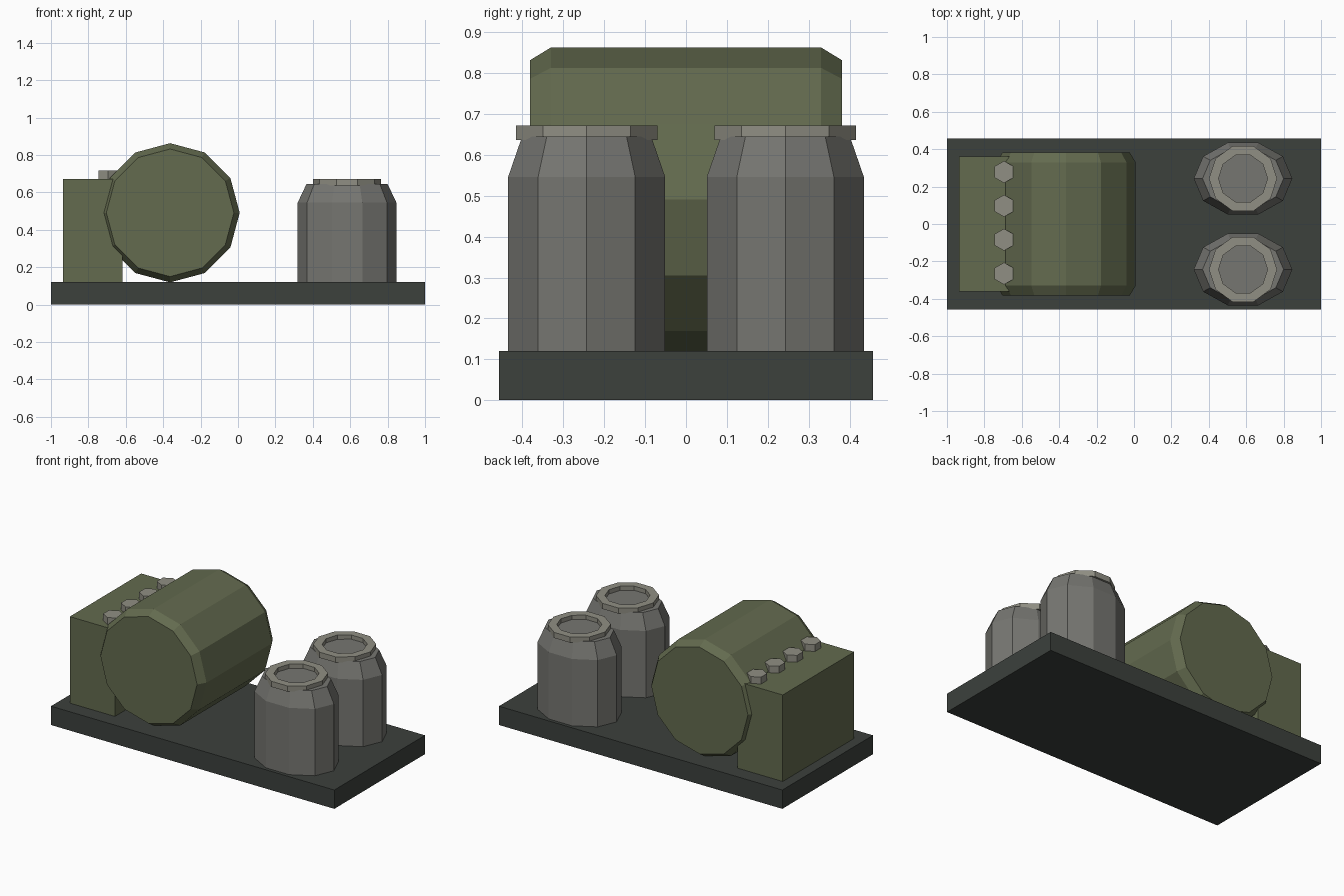
import bpy, bmesh, math
from mathutils import Matrix

if "Cube" in bpy.data.objects:
    bpy.data.objects.remove(bpy.data.objects["Cube"])


def material(name, rgb):
    m = bpy.data.materials.new(name)
    m.diffuse_color = (*rgb, 1)
    m.use_nodes = True
    m.node_tree.nodes["Principled BSDF"].inputs["Base Color"].default_value = m.diffuse_color
    return m


DARK = material("dark_steel", (0.045, 0.052, 0.046))
GREEN = material("olive_paint", (0.125, 0.145, 0.077))
GREY = material("can_metal", (0.18, 0.18, 0.165))
LIGHT = material("light_metal", (0.28, 0.275, 0.23))


def finish(name, bm, mat):
    bmesh.ops.recalc_face_normals(bm, faces=bm.faces[:])
    me = bpy.data.meshes.new(name)
    bm.to_mesh(me)
    bm.free()
    me.materials.append(mat)
    ob = bpy.data.objects.new(name, me)
    bpy.context.collection.objects.link(ob)
    return ob


def box(name, lo, hi, mat):
    bm = bmesh.new()
    bmesh.ops.create_cube(bm, size=1)
    for v in bm.verts:
        v.co = [(a + b) / 2 + c * (b - a) for a, b, c in zip(lo, hi, v.co)]
    return finish(name, bm, mat)


def turned(name, profile, sides, loc, mat, phase=0, scale_x=1, closed=False, turn=None):
    """Sweep (radius, height) points round z; closed joins last ring to first."""
    bm = bmesh.new()
    rings = []
    for r, z in profile:
        angles = [phase + math.tau * i / sides for i in range(sides)]
        rings.append([bm.verts.new((r * scale_x * math.cos(a), r * math.sin(a), z)) for a in angles])
    pairs = list(zip(rings, rings[1:]))
    if closed:
        pairs.append((rings[-1], rings[0]))
    else:
        bm.faces.new(rings[0])
        bm.faces.new(rings[-1])
    for a, b in pairs:
        for i in range(sides):
            j = (i + 1) % sides
            bm.faces.new((a[i], a[j], b[j], b[i]))
    bm.transform(Matrix.Translation(loc) @ (turn or Matrix()))
    return finish(name, bm, mat)


# base plate and rear housing
box("base_plate", (-1, -0.457, 0), (1, 0.457, 0.12), DARK)
box("housing", (-0.935, -0.36, 0.12), (-0.617, 0.36, 0.672), GREEN)

# chamfered drum lying along y
turned("drum", [(0.341, -0.381), (0.372, -0.33), (0.372, 0.33), (0.341, 0.381)], 12,
       (-0.363, 0, 0.491), GREEN, turn=Matrix.Rotation(math.pi / 2, 4, 'X'))

# row of hex bolts on the housing
for i in range(4):
    turned(f"bolt_{i + 1}", [(0.059, 0.66), (0.059, 0.716)], 6,
           (-0.695, -0.265 + 0.181 * i, 0), LIGHT, phase=math.pi / 6)

# two oval cans with raised rims
for side, y in (("front", -0.243), ("back", 0.243)):
    turned(f"{side}_can", [(0.202, 0.12), (0.202, 0.546), (0.166, 0.645)], 10,
           (0.583, y, 0), GREY, scale_x=1.305)
    turned(f"{side}_can_rim", [(0.131, 0.636), (0.182, 0.636), (0.182, 0.672), (0.131, 0.672)], 10,
           (0.583, y, 0), LIGHT, closed=True)
